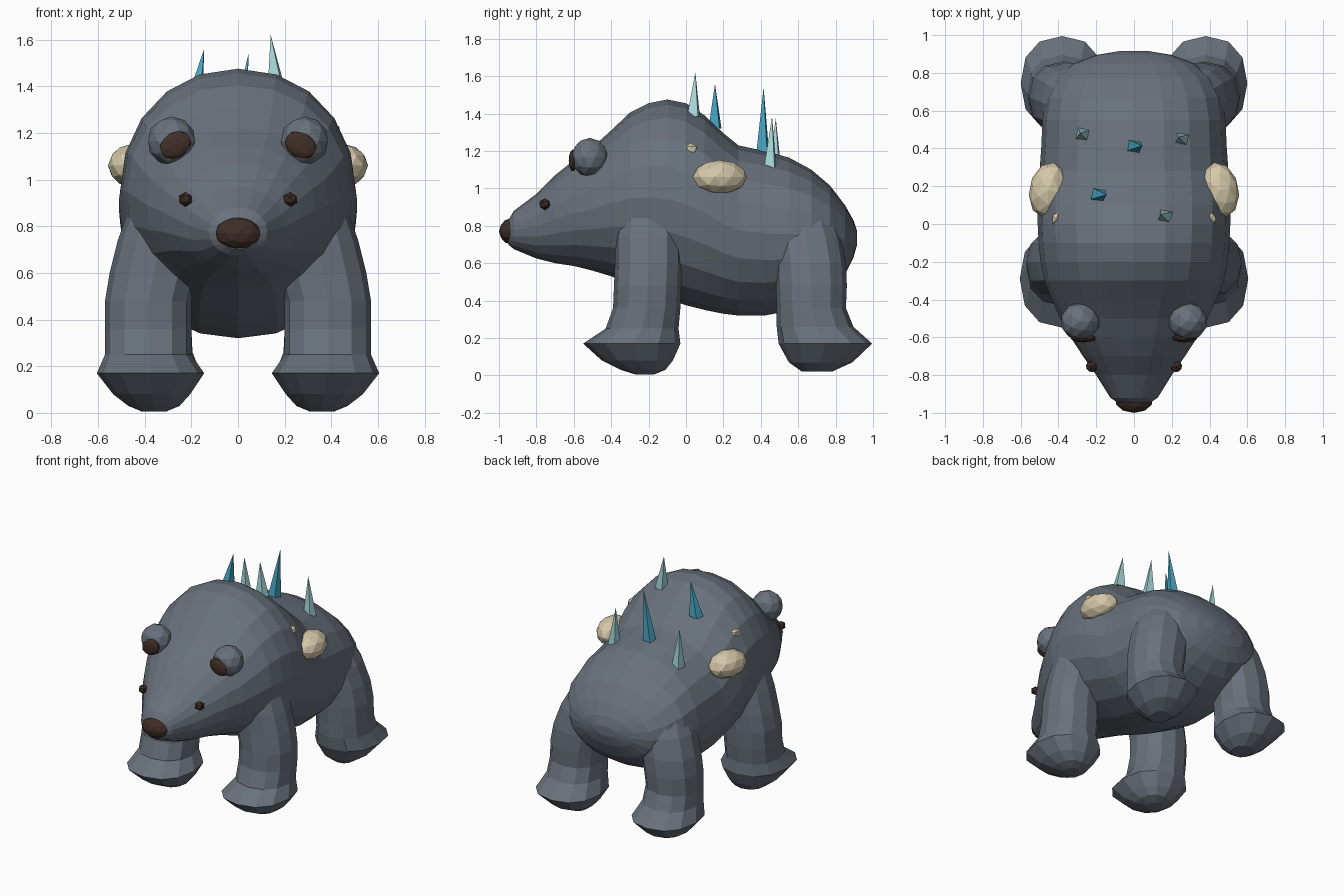
import bpy, bmesh
from math import cos, sin, pi, copysign
from mathutils import Vector, Matrix

if "Cube" in bpy.data.objects:
    bpy.data.objects.remove(bpy.data.objects["Cube"], do_unlink=True)


def material(name, rgb):
    m = bpy.data.materials.new(name)
    m.use_nodes = True
    m.diffuse_color = (*rgb, 1)
    bsdf = m.node_tree.nodes["Principled BSDF"]
    bsdf.inputs["Base Color"].default_value = (*rgb, 1)
    bsdf.inputs["Roughness"].default_value = 0.8
    return m


FUR = material("slate fur", (0.14, 0.165, 0.20))
BROWN = material("dark brown", (0.05, 0.028, 0.02))
CREAM = material("cream stone", (0.66, 0.58, 0.40))
PALE = material("pale crystal", (0.38, 0.67, 0.69))
BLUE = material("blue crystal", (0.07, 0.40, 0.58))


def finish(bm, name, mat):
    bmesh.ops.recalc_face_normals(bm, faces=bm.faces)
    mesh = bpy.data.meshes.new(name)
    bm.to_mesh(mesh)
    bm.free()
    mesh.materials.append(mat)
    ob = bpy.data.objects.new(name, mesh)
    bpy.context.collection.objects.link(ob)
    return ob


def oval(n, a, b, power):
    """Points of a rounded-square oval with half sizes a and b."""
    for i in range(n):
        c, s = cos(2 * pi * i / n), sin(2 * pi * i / n)
        yield (a * copysign(abs(c) ** (2 / power), c),
               b * copysign(abs(s) ** (2 / power), s))


def loft(name, rings, mat):
    """Skin a list of point rings and cap both ends."""
    bm = bmesh.new()
    loops = [[bm.verts.new(p) for p in ring] for ring in rings]
    n = len(loops[0])
    for lo, hi in zip(loops, loops[1:]):
        for i in range(n):
            j = (i + 1) % n
            bm.faces.new((lo[i], lo[j], hi[j], hi[i]))
    bm.faces.new(loops[0])
    bm.faces.new(loops[-1])
    return finish(bm, name, mat)


def blob(name, centre, size, mat, turn=0, tilt=0, detail=2):
    """Faceted ellipsoid."""
    bm = bmesh.new()
    bmesh.ops.create_icosphere(bm, subdivisions=detail, radius=1)
    m = (Matrix.Translation(centre) @ Matrix.Rotation(turn, 4, 'Z')
         @ Matrix.Rotation(tilt, 4, 'Y') @ Matrix.Diagonal((*size, 1)))
    bm.transform(m)
    return finish(bm, name, mat)


# Body and head in one skin: y, top, bottom, half width
profile = [
    (-0.95, 0.83, 0.70, 0.08), (-0.92, 0.88, 0.675, 0.125),
    (-0.80, 0.97, 0.625, 0.20), (-0.70, 1.07, 0.60, 0.27),
    (-0.60, 1.15, 0.585, 0.335), (-0.50, 1.22, 0.56, 0.39),
    (-0.40, 1.31, 0.53, 0.435), (-0.30, 1.405, 0.49, 0.475),
    (-0.20, 1.455, 0.45, 0.495), (-0.10, 1.475, 0.41, 0.505),
    (0.00, 1.455, 0.375, 0.51), (0.10, 1.39, 0.35, 0.51),
    (0.20, 1.295, 0.33, 0.505), (0.28, 1.23, 0.32, 0.50),
    (0.42, 1.20, 0.32, 0.49), (0.55, 1.165, 0.345, 0.485),
    (0.67, 1.10, 0.40, 0.465), (0.77, 1.015, 0.46, 0.415),
    (0.85, 0.91, 0.54, 0.32), (0.895, 0.83, 0.63, 0.20),
    (0.915, 0.77, 0.70, 0.08),
]
loft("body", [[(x, y, (t + b) / 2 + z) for x, z in oval(20, w, (t - b) / 2, 2.1)]
              for y, t, b, w in profile], FUR)

# Leg rings: z, centre x, centre y, half x, half y
front_leg = [
    (0.005, 0.36, -0.22, 0.05, 0.05), (0.03, 0.36, -0.23, 0.11, 0.12),
    (0.08, 0.37, -0.26, 0.165, 0.19), (0.17, 0.375, -0.29, 0.23, 0.26),
    (0.25, 0.385, -0.235, 0.185, 0.195), (0.36, 0.385, -0.21, 0.185, 0.18),
    (0.48, 0.385, -0.205, 0.185, 0.18), (0.60, 0.36, -0.20, 0.19, 0.18),
    (0.74, 0.33, -0.20, 0.185, 0.18), (0.95, 0.29, -0.20, 0.15, 0.16),
]
hind_leg = [
    (0.02, 0.36, 0.70, 0.07, 0.08), (0.07, 0.37, 0.72, 0.14, 0.17),
    (0.17, 0.38, 0.745, 0.22, 0.25), (0.26, 0.38, 0.69, 0.185, 0.205),
    (0.36, 0.38, 0.67, 0.18, 0.185), (0.48, 0.37, 0.67, 0.185, 0.19),
    (0.60, 0.345, 0.665, 0.19, 0.19), (0.74, 0.31, 0.645, 0.18, 0.185),
    (0.92, 0.25, 0.61, 0.15, 0.15),
]

for side, s in (("left", 1), ("right", -1)):
    for name, rings in (("front_leg", front_leg), ("hind_leg", hind_leg)):
        loft(f"{side}_{name}",
             [[(s * (cx + dx), cy + dy, z) for dx, dy in oval(12, rx, ry, 2.3)]
              for z, cx, cy, rx, ry in rings], FUR)

    # Face details
    blob(f"{side}_ear", (s * 0.285, -0.515, 1.165), (0.105, 0.10, 0.105), FUR)
    blob(f"{side}_inner_ear", (s * 0.268, -0.605, 1.148), (0.072, 0.022, 0.055),
         BROWN, tilt=s * 0.5)
    blob(f"{side}_eye", (s * 0.225, -0.755, 0.915), (0.034, 0.032, 0.032),
         BROWN, turn=s * 0.8, detail=1)

    # Stones growing from the flanks
    blob(f"{side}_large_stone", (s * 0.455, 0.18, 1.06), (0.10, 0.148, 0.092),
         CREAM, turn=s * 0.2)
    blob(f"{side}_small_stone", (s * 0.41, 0.025, 1.21), (0.028, 0.04, 0.033),
         CREAM, detail=1)

blob("nose", (0, -0.935, 0.77), (0.10, 0.065, 0.07), BROWN)

# Back crystals: base, tip, colour
crystals = [
    ((0.165, 0.04, 1.385), (0.14, 0.05, 1.62), PALE),
    ((-0.19, 0.155, 1.32), (-0.145, 0.155, 1.56), BLUE),
    ((0.0, 0.41, 1.185), (0.045, 0.415, 1.54), BLUE),
    ((0.255, 0.45, 1.10), (0.235, 0.46, 1.385), PALE),
    ((-0.27, 0.475, 1.10), (-0.285, 0.48, 1.375), PALE),
]
for i, (base, tip, mat) in enumerate(crystals):
    bm = bmesh.new()
    ring = [bm.verts.new(Vector(base) + Vector((0.046 * cos(a), 0.042 * sin(a), 0)))
            for a in (0.6 + k * pi / 2 for k in range(4))]
    top = bm.verts.new(tip)
    bm.faces.new(ring)
    for k in range(4):
        bm.faces.new((ring[k], ring[(k + 1) % 4], top))
    finish(bm, f"crystal_{i + 1}", mat)
